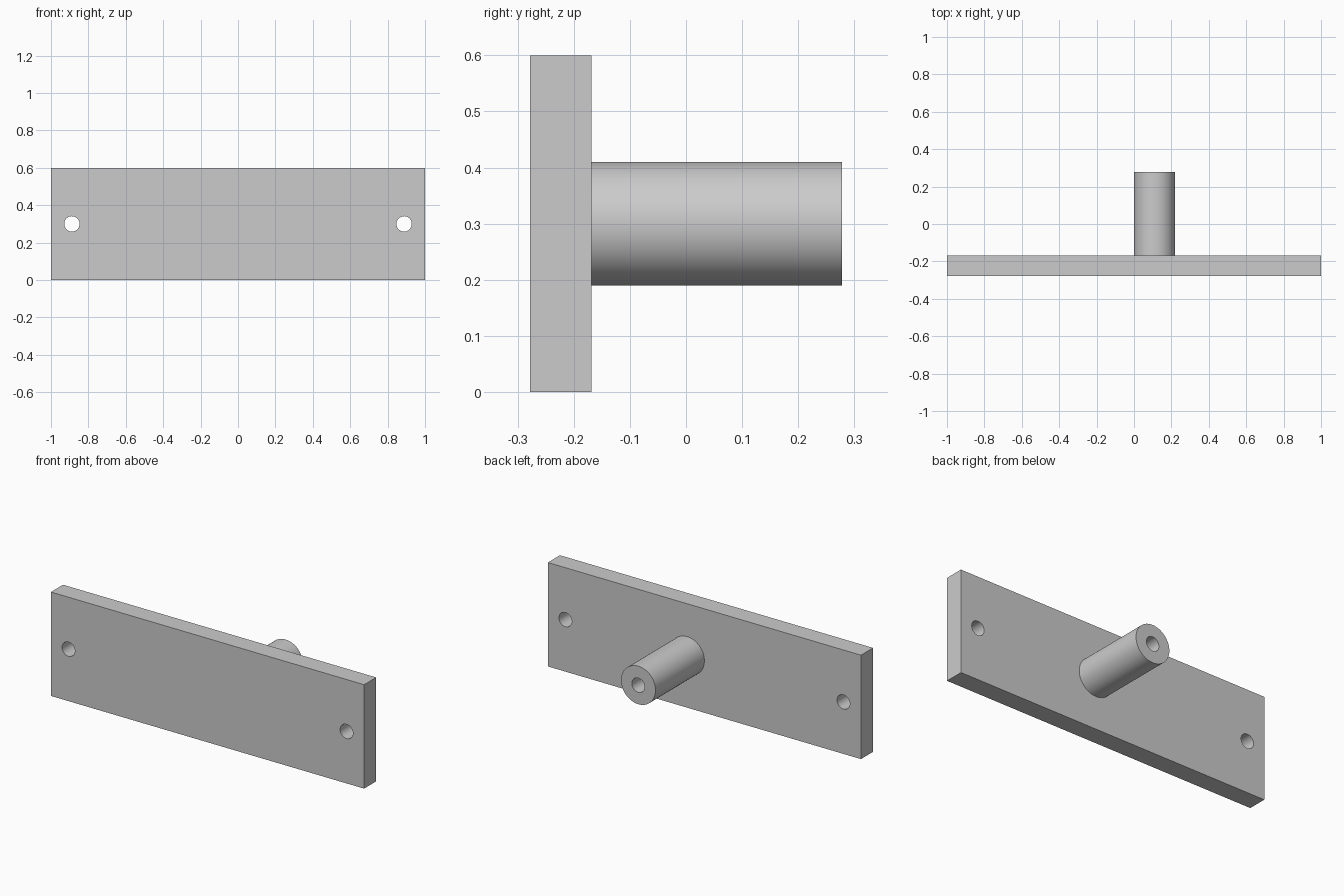
import bpy
import math

cube = bpy.data.objects.get("Cube")
if cube:
    bpy.data.objects.remove(cube, do_unlink=True)

PLATE_FRONT, PLATE_BACK, PEG_END = -0.278, -0.168, 0.278
MID_Z = 0.3
HOLE_R = 0.041

grey = bpy.data.materials.new("plain grey")
grey.use_nodes = True
colour = (0.6, 0.6, 0.6, 1)
grey.diffuse_color = colour
grey.node_tree.nodes["Principled BSDF"].inputs["Base Color"].default_value = colour


def rod(name, x, y0, y1, radius):
    """Round bar lying along y."""
    bpy.ops.mesh.primitive_cylinder_add(
        vertices=64, radius=radius, depth=y1 - y0,
        location=(x, (y0 + y1) / 2, MID_Z), rotation=(math.pi / 2, 0, 0))
    obj = bpy.context.object
    obj.name = name
    obj.data.materials.append(grey)
    return obj


def drill(target, x, y0, y1):
    """Cut a round hole along y, then discard the cutter."""
    cutter = rod("hole_cutter", x, y0, y1, HOLE_R)
    cutter.hide_render = True
    mod = target.modifiers.new("hole", 'BOOLEAN')
    mod.operation = 'DIFFERENCE'
    mod.solver = 'EXACT'
    mod.object = cutter
    bpy.context.view_layer.objects.active = target
    bpy.ops.object.modifier_apply(modifier=mod.name)
    bpy.data.objects.remove(cutter, do_unlink=True)


def finish(obj):
    bpy.ops.object.select_all(action='DESELECT')
    obj.select_set(True)
    bpy.context.view_layer.objects.active = obj
    bpy.ops.object.shade_smooth_by_angle(angle=math.radians(30))


# Mounting plate with a screw hole near each end
bpy.ops.mesh.primitive_cube_add(
    size=1, location=(0, (PLATE_FRONT + PLATE_BACK) / 2, MID_Z))
plate = bpy.context.object
plate.name = "mounting_plate"
plate.scale = (2, PLATE_BACK - PLATE_FRONT, 2 * MID_Z)
bpy.ops.object.transform_apply(location=False, rotation=False, scale=True)
plate.data.materials.append(grey)
for side in (-1, 1):
    drill(plate, side * 0.888, PLATE_FRONT - 0.1, PLATE_BACK + 0.1)
finish(plate)

# Hollow peg on the back, its bore closed by the plate
peg = rod("hollow_peg", 0.11, PLATE_BACK, PEG_END, 0.11)
drill(peg, 0.11, PLATE_BACK - 0.1, PEG_END + 0.1)
finish(peg)
